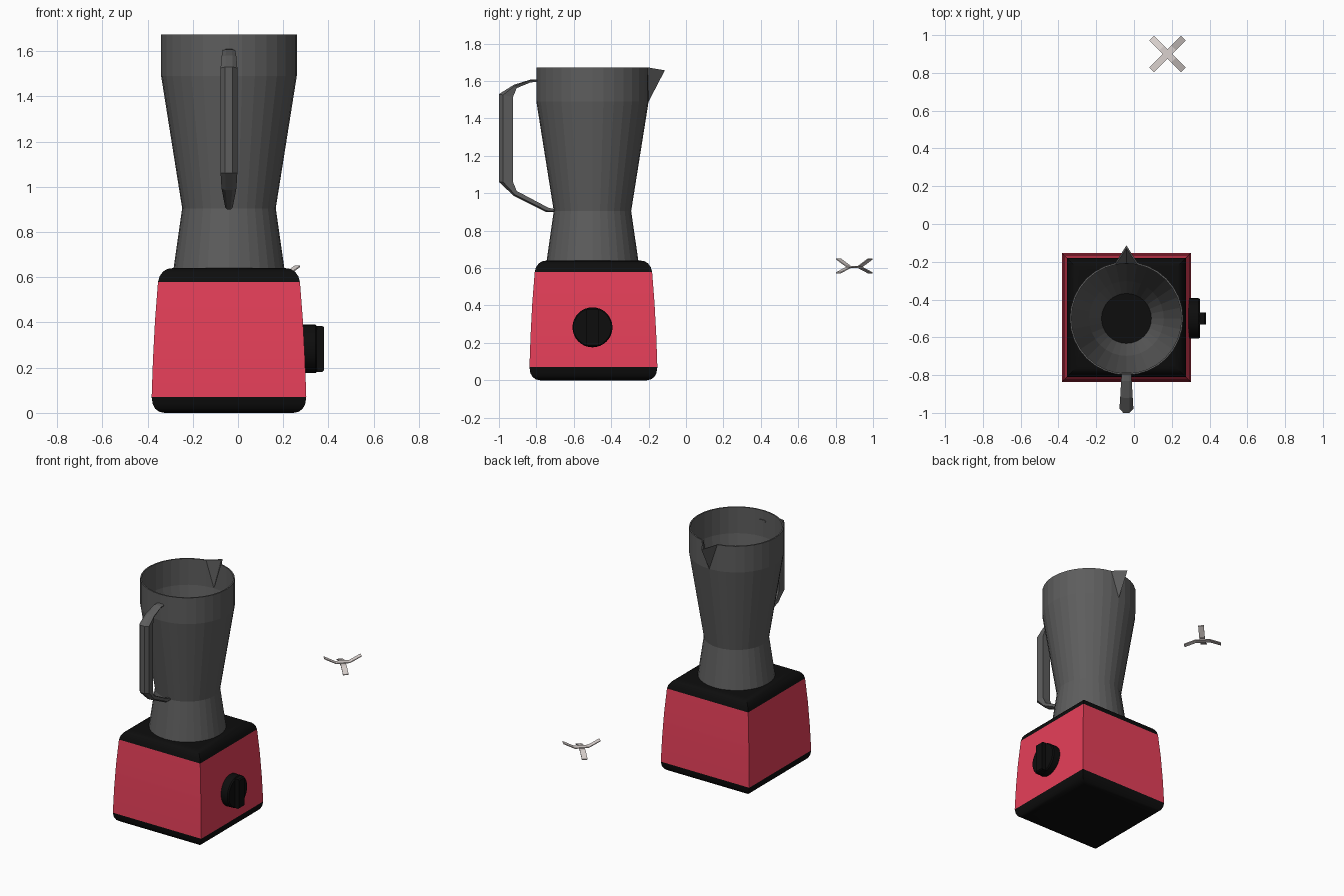
import bpy, bmesh, math
from mathutils import Vector

if "Cube" in bpy.data.objects:
    bpy.data.objects.remove(bpy.data.objects["Cube"])

CX, CY = -0.04, -0.5          # blender axis


def material(name, rgb):
    m = bpy.data.materials.new(name)
    m.diffuse_color = (*rgb, 1)
    m.use_nodes = True
    m.node_tree.nodes["Principled BSDF"].inputs["Base Color"].default_value = m.diffuse_color
    return m


RED = material("red", (0.79, 0.05, 0.10))
BLACK = material("black", (0.004, 0.004, 0.004))
SMOKE = material("smoke", (0.11, 0.11, 0.11))
STEEL = material("steel", (0.70, 0.64, 0.62))


def finish(name, bm, mat, smooth=False):
    bmesh.ops.recalc_face_normals(bm, faces=bm.faces)
    me = bpy.data.meshes.new(name)
    bm.to_mesh(me)
    bm.free()
    me.materials.append(mat)
    ob = bpy.data.objects.new(name, me)
    bpy.context.collection.objects.link(ob)
    if smooth:
        bpy.ops.object.select_all(action='DESELECT')
        ob.select_set(True)
        bpy.context.view_layer.objects.active = ob
        bpy.ops.object.shade_smooth_by_angle(angle=math.radians(35))
    return ob


def loft(rings, caps=(True, True)):
    """Skin a list of closed point rings; returns the bmesh and its vertex rings."""
    bm = bmesh.new()
    vs = [[bm.verts.new(p) for p in r] for r in rings]
    n = len(vs[0])
    for a, b in zip(vs, vs[1:]):
        for i in range(n):
            j = (i + 1) % n
            bm.faces.new((a[i], a[j], b[j], b[i]))
    if caps[0]:
        bm.faces.new(vs[0][::-1])
    if caps[1]:
        bm.faces.new(vs[-1])
    return bm, vs


def square(h, z):
    return [(CX + sx * h, -0.495 + sy * h, z) for sx, sy in ((-1, -1), (1, -1), (1, 1), (-1, 1))]


def circle(r, z, n=32):
    return [(CX + r * math.cos(2 * math.pi * i / n), CY + r * math.sin(2 * math.pi * i / n), z)
            for i in range(n)]


# Motor base: foot, red housing, top plate
base_parts = {
    "base_foot": (BLACK, [(0.285, 0), (0.308, 0.005), (0.326, 0.018), (0.337, 0.038), (0.342, 0.07)]),
    "base_housing": (RED, [(0.342, 0.07), (0.336, 0.24), (0.327, 0.41), (0.314, 0.578)]),
    "base_top": (BLACK, [(0.314, 0.578), (0.307, 0.604), (0.292, 0.625), (0.272, 0.637), (0.25, 0.64)]),
}
for name, (mat, prof) in base_parts.items():
    bm, _ = loft([square(h, z) for h, z in prof])
    finish(name, bm, mat, smooth=True)

# Jug: thin-walled turned shell with the rim pulled out into a spout
jug_profile = [(0.245, 0.64), (0.207, 0.905), (0.30, 1.49), (0.30, 1.673),
               (0.291, 1.673), (0.291, 1.49), (0.198, 0.905), (0.132, 0.70)]
bm, vs = loft([circle(r, z) for r, z in jug_profile], caps=(False, False))
for ring, r in ((3, 0.387), (4, 0.372)):
    vs[ring][8].co = (CX, CY + r, 1.657)
for top, low in ((3, 2), (4, 5)):
    for side in (7, 9):
        bmesh.ops.connect_verts(bm, verts=[vs[top][side], vs[low][8]])
finish("jug", bm, SMOKE)

# Drive socket seen at the bottom of the jug
bm, _ = loft([circle(0.132, 0.63), circle(0.132, 0.70)])
finish("drive_socket", bm, BLACK)

# Handle: outer point, inner point (y, z) and half width at each station
stations = [((-0.785, 1.61), (-0.785, 1.595), 0.026),
            ((-0.83, 1.608), (-0.83, 1.593), 0.028),
            ((-0.92, 1.58), (-0.905, 1.562), 0.033),
            ((-1.0, 1.53), (-0.925, 1.515), 0.037),
            ((-1.0, 1.06), (-0.925, 1.06), 0.037),
            ((-0.92, 0.985), (-0.905, 1.012), 0.033),
            ((-0.75, 0.90), (-0.735, 0.922), 0.016),
            ((-0.70, 0.90), (-0.70, 0.915), 0.013)]
rings = []
for o, i, w in stations:
    o, i = Vector(o), Vector(i)
    rings.append([(CX + sx * w, *o.lerp(i, t)) for sx, t in
                  ((-0.45, 0), (0.45, 0), (1, 0.3), (0.8, 1), (-0.8, 1), (-1, 0.3))])
bm, _ = loft(rings)
finish("handle", bm, SMOKE)


# Control knob on the right side: dial and grip bar
def knob_ring(r, x, n=32):
    return [(x, CY + r * math.cos(2 * math.pi * i / n), 0.283 + r * math.sin(2 * math.pi * i / n))
            for i in range(n)]


bm, _ = loft([knob_ring(r, x) for r, x in ((0.107, 0.28), (0.107, 0.342), (0.101, 0.35))])
finish("knob_dial", bm, BLACK, smooth=True)

bm, _ = loft([[(x, CY + sy * 0.031, 0.283 + sz * h) for sy, sz in ((-1, -1), (1, -1), (1, 1), (-1, 1))]
              for x, h in ((0.34, 0.102), (0.372, 0.102), (0.38, 0.096))])
finish("knob_grip", bm, BLACK)


# Loose blade: two crossed strips, one bent up and one bent down
def blade(name, angle, bend, z):
    d = Vector((math.cos(angle), math.sin(angle), 0))
    s = Vector((-d.y, d.x, 0)) * 0.018
    c = Vector((0.178, 0.9, z))
    up = Vector((0, 0, 0.003))
    rings = []
    for dist, lift in ((-0.119, bend), (-0.045, 0), (0.045, 0), (0.119, bend)):
        p = c + d * dist + Vector((0, 0, lift))
        rings.append([p - s - up, p + s - up, p + s + up, p - s + up])
    bm, _ = loft(rings)
    finish(name, bm, STEEL)


blade("blade_upper", math.radians(45), 0.039, 0.609)
blade("blade_lower", math.radians(-45), -0.028, 0.603)
